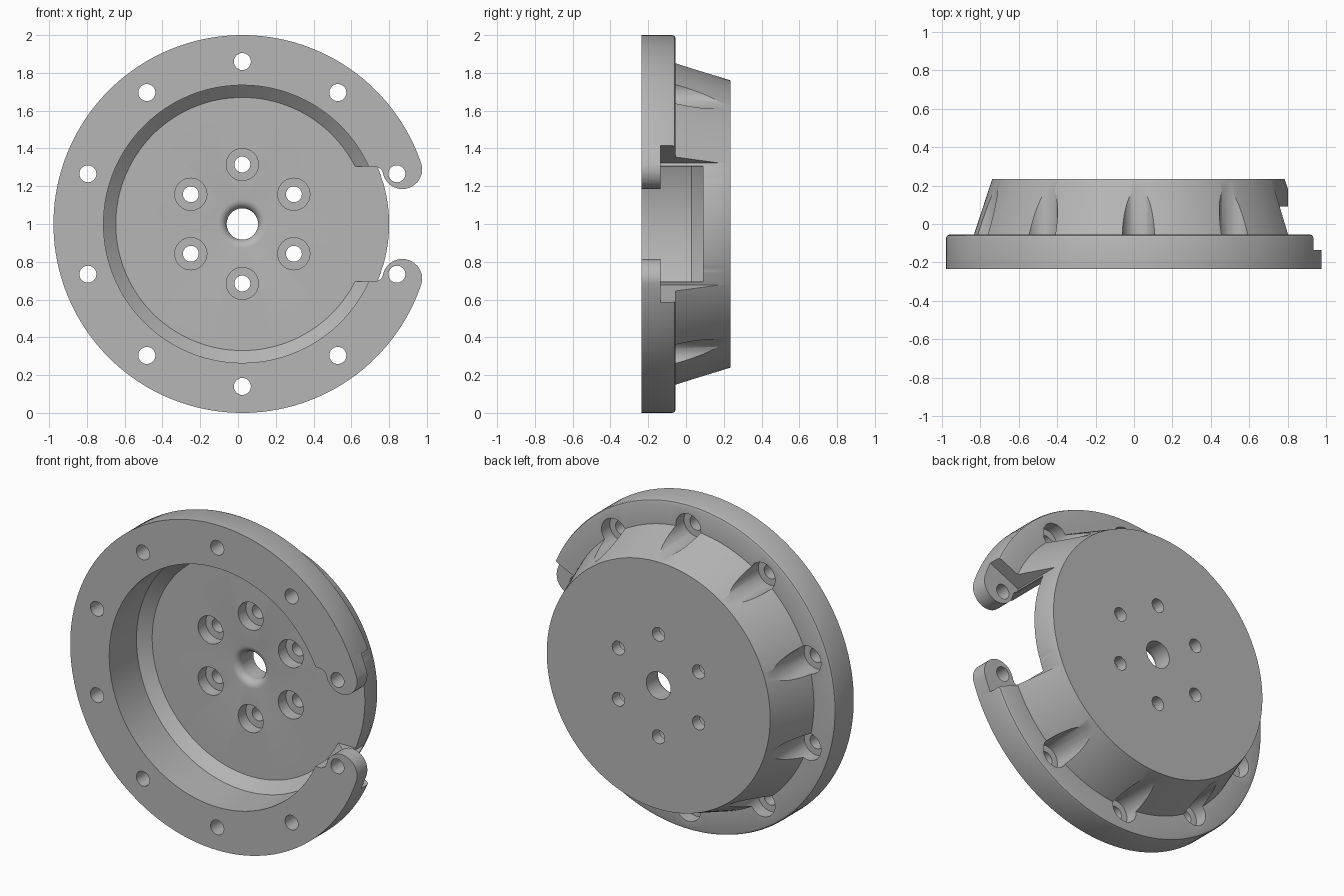
import bpy
import bmesh
from math import sin, cos, pi, radians

if "Cube" in bpy.data.objects:
    bpy.data.objects.remove(bpy.data.objects["Cube"])

CX, CZ = 0.023, 1.0               # axis of the housing, running along y
FRONT, BACK = -0.235, 0.235
FLOOR, SEAT = 0.09, -0.135        # cavity floor and screw seat depths


def lathe(bm, profile, x=0, z=0, steps=32, ring=False):
    """Spin (radius, y) points about a y axis; ring closes the profile, otherwise cap the ends."""
    loops = [[bm.verts.new((CX + x + r * cos(2 * pi * i / steps), y,
                            CZ + z + r * sin(2 * pi * i / steps)))
              for i in range(steps)] for r, y in profile]
    pairs = list(zip(loops, loops[1:]))
    if ring:
        pairs.append((loops[-1], loops[0]))
    else:
        bm.faces.new(loops[0])
        bm.faces.new(loops[-1])
    for a, b in pairs:
        for i in range(steps):
            j = (i + 1) % steps
            bm.faces.new((a[i], a[j], b[j], b[i]))


def prism(bm, half, y0, y1):
    """Extrude an (x, z) outline, mirrored in z, from y0 to y1."""
    outline = half + [(x, -z) for x, z in reversed(half)]
    a, b = [[bm.verts.new((CX + x, y, CZ + z)) for x, z in outline] for y in (y0, y1)]
    bm.faces.new(a)
    bm.faces.new(b)
    for i in range(len(a)):
        j = (i + 1) % len(a)
        bm.faces.new((a[i], a[j], b[j], b[i]))


def finish(bm, name):
    bmesh.ops.recalc_face_normals(bm, faces=bm.faces)
    mesh = bpy.data.meshes.new(name)
    bm.to_mesh(mesh)
    bm.free()
    ob = bpy.data.objects.new(name, mesh)
    bpy.context.collection.objects.link(ob)
    return ob


def cut(target, cutter):
    mod = target.modifiers.new(cutter.name, 'BOOLEAN')
    mod.operation, mod.solver, mod.object = 'DIFFERENCE', 'EXACT', cutter
    bpy.context.view_layer.objects.active = target
    bpy.ops.object.modifier_apply(modifier=mod.name)
    bpy.data.objects.remove(cutter)


# Housing: flange, tapered cup and floor with a rounded centre bore
bore = [(0.128 - 0.045 * sin(t), FLOOR + 0.045 * (1 - cos(t)))
        for t in [i * pi / 12 for i in range(7)]]
profile = [(0.735, FRONT), (1.0, FRONT), (1.0, -0.073), (0.995, -0.06), (0.982, -0.055),
           (0.855, -0.055), (0.76, BACK), (0.083, BACK)]
profile += bore[::-1] + [(0.67, FLOOR), (0.735, 0.03)]
bm = bmesh.new()
lathe(bm, profile, steps=160, ring=True)
housing = finish(bm, "housing")

# Side opening, leaving a round hook at each flange end
hook = [(0.847 + 0.105 * cos(radians(a)), 0.29 + 0.105 * sin(radians(a)))
        for a in range(189, 380, 10)]
bm = bmesh.new()
prism(bm, [(0.5, 0.305), (0.708, 0.305), (0.735, 0.29)] + hook + [(1.2, 0.4)], -0.4, FLOOR)
cut(housing, finish(bm, "opening_cutter"))

# Thinner flange ends behind the hooks
bm = bmesh.new()
prism(bm, [(0.5, 0.3), (0.7, 0.3), (0.935, 0.41), (1.2, 0.53)], SEAT, FLOOR)
cut(housing, finish(bm, "hook_step_cutter"))

# Straight rim on the floor plate inside the opening
arc = [(0.777 * cos(radians(a)), 0.777 * sin(radians(a)))
       for a in [1.75 * k for k in range(1, 15)]]
end = radians(24.5)
bm = bmesh.new()
prism(bm, arc + [(1.2 * cos(end), 1.2 * sin(end))], SEAT, 0.4)
cut(housing, finish(bm, "rim_cutter"))

# Screw holes: ten in the flange seated from the back, six in the floor seated from the front
bm = bmesh.new()
for k in range(10):
    a = pi / 2 + k * pi / 5
    lathe(bm, [(0.045, -0.4), (0.045, SEAT), (0.085, SEAT), (0.085, 0.4)],
          0.86 * cos(a), 0.86 * sin(a))
for k in range(6):
    a = pi / 2 + k * pi / 3
    lathe(bm, [(0.085, -0.1), (0.085, 0.165), (0.042, 0.165), (0.042, 0.4)],
          0.315 * cos(a), 0.315 * sin(a))
cut(housing, finish(bm, "screw_hole_cutter"))

# Grey finish and sharp-edged smooth shading
grey = bpy.data.materials.new("grey")
grey.use_nodes = True
colour = (0.47, 0.47, 0.47, 1)
grey.diffuse_color = colour
grey.node_tree.nodes["Principled BSDF"].inputs["Base Color"].default_value = colour
housing.data.materials.clear()
housing.data.materials.append(grey)
bpy.ops.object.select_all(action='DESELECT')
housing.select_set(True)
bpy.context.view_layer.objects.active = housing
bpy.ops.object.shade_smooth_by_angle(angle=radians(30))
